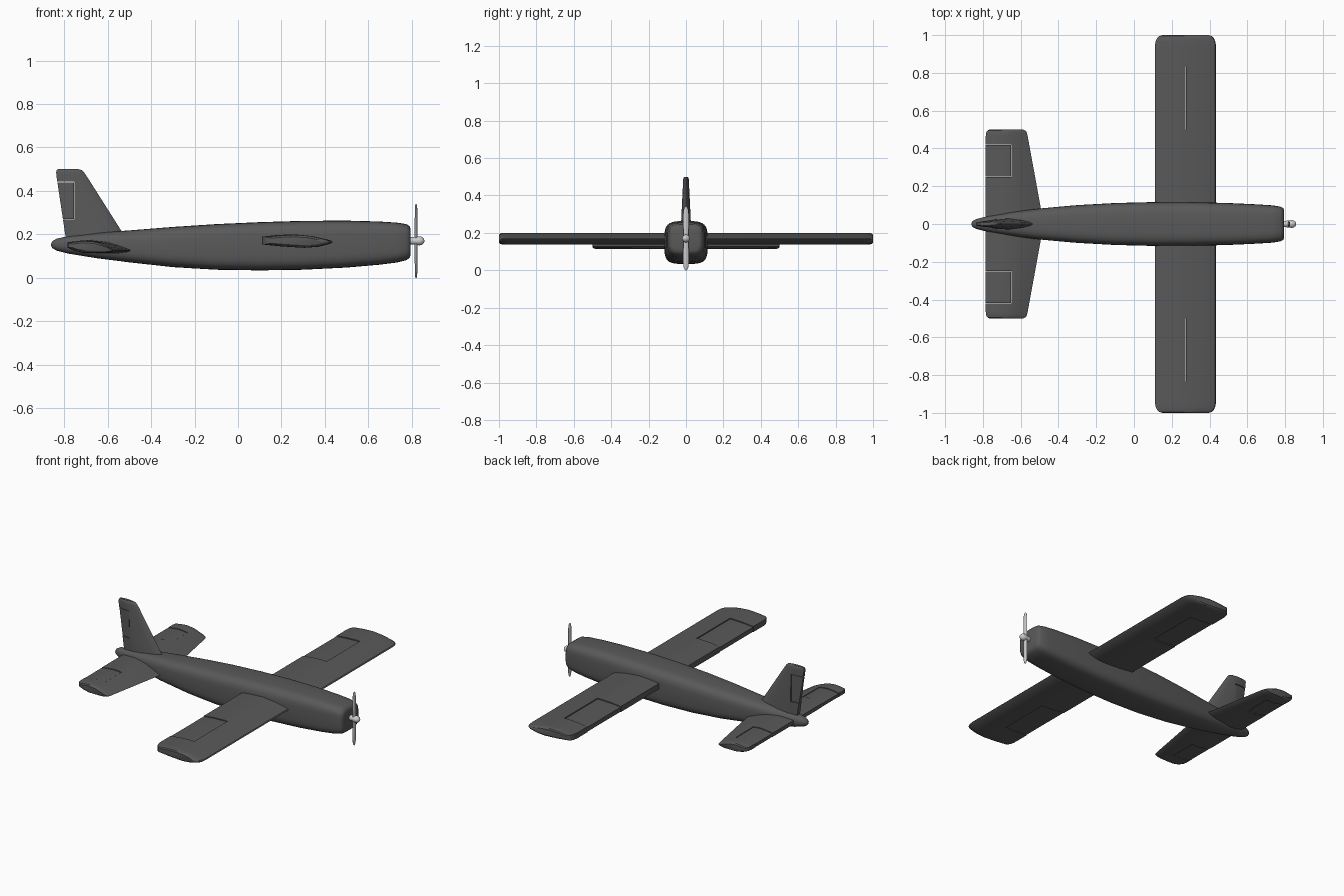
import bpy, bmesh, math
from mathutils import Vector

if "Cube" in bpy.data.objects:
    bpy.data.objects.remove(bpy.data.objects["Cube"])

dark = bpy.data.materials.new("dark_grey")
dark.diffuse_color = (0.1, 0.1, 0.1, 1)
dark.use_nodes = True
dark.node_tree.nodes["Principled BSDF"].inputs["Base Color"].default_value = dark.diffuse_color


def finish(name, bm, mat=dark, angle=35):
    bmesh.ops.recalc_face_normals(bm, faces=bm.faces)
    me = bpy.data.meshes.new(name)
    bm.to_mesh(me)
    bm.free()
    ob = bpy.data.objects.new(name, me)
    bpy.context.collection.objects.link(ob)
    if mat:
        me.materials.append(mat)
    smooth(ob, angle)
    return ob


def smooth(ob, angle=35):
    bpy.ops.object.select_all(action='DESELECT')
    ob.select_set(True)
    bpy.context.view_layer.objects.active = ob
    bpy.ops.object.shade_smooth_by_angle(angle=math.radians(angle))


def loft(name, rings, mat=dark, angle=35):
    """Skin a closed solid through equal-sized rings of points."""
    bm = bmesh.new()
    vs = [[bm.verts.new(p) for p in r] for r in rings]
    n = len(vs[0])
    for a, b in zip(vs, vs[1:]):
        for i in range(n):
            bm.faces.new((a[i], a[(i + 1) % n], b[(i + 1) % n], b[i]))
    bm.faces.new(vs[0])
    bm.faces.new(vs[-1])
    return finish(name, bm, mat, angle)


def aerofoil(name, section, stations, place):
    """Stations: span position, trailing x, leading x, thickness."""
    return loft(name, [[place(x0 + u * (x1 - x0), s, w * t) for u, w in section]
                       for s, x0, x1, t in stations])


def boxes(bounds):
    bm = bmesh.new()
    for lo, hi in bounds:
        lo, hi = Vector(lo), Vector(hi)
        for v in bmesh.ops.create_cube(bm, size=1)['verts']:
            v.co = (lo + hi) / 2 + v.co * (hi - lo)
    cutter = finish("cutter", bm, None)
    cutter.hide_render = True
    return cutter


def boolean(ob, cutter, op):
    m = ob.modifiers.new("cut", 'BOOLEAN')
    m.operation, m.solver, m.object = op, 'EXACT', cutter
    bpy.context.view_layer.objects.active = ob
    bpy.ops.object.modifier_apply(modifier=m.name)
    bpy.data.objects.remove(cutter)
    smooth(ob)


def flaps(ob, name, bounds, gap, axis, centre, thin):
    """Notch the surface and fill the notch with a slightly thinner flap."""
    flap = ob.copy()
    flap.data = ob.data.copy()
    flap.name = name
    bpy.context.collection.objects.link(flap)
    for mod in list(flap.modifiers) + list(ob.modifiers):
        mod.id_data.modifiers.remove(mod)
    for v in flap.data.vertices:
        v.co[axis] = centre + (v.co[axis] - centre) * thin
    g = Vector((gap, gap, gap))
    boolean(ob, boxes(bounds), 'DIFFERENCE')
    boolean(flap, boxes([(Vector(a) + g, Vector(b) - g) for a, b in bounds]), 'INTERSECT')


# Fuselage: x, half width, bottom z, top z, squareness
body = [(-.86, .006, .147, .157, 2), (-.855, .016, .137, .168, 2), (-.835, .026, .125, .18, 2.2),
        (-.78, .04, .111, .192, 2.4), (-.65, .063, .09, .207, 2.8), (-.5, .082, .071, .218, 3.2),
        (-.3, .1, .049, .234, 3.5), (-.1, .111, .037, .247, 3.8), (.1, .116, .034, .256, 4),
        (.3, .116, .037, .262, 4), (.5, .111, .047, .263, 4), (.65, .104, .06, .259, 4),
        (.73, .099, .07, .254, 4), (.775, .092, .081, .247, 4), (.79, .084, .092, .237, 4),
        (.795, .07, .107, .222, 4)]


def hull_ring(x, w, z0, z1, e, n=40):
    pts = []
    for i in range(n):
        c, s = math.cos(2 * math.pi * i / n), math.sin(2 * math.pi * i / n)
        pts.append((x, w * math.copysign(abs(c) ** (2 / e), c),
                    (z0 + z1) / 2 + (z1 - z0) / 2 * math.copysign(abs(s) ** (2 / e), s)))
    return pts


loft("fuselage", [hull_ring(*b) for b in body], angle=50)

# Main wing with ailerons
wing_sec = [(0, -.5), (0, .65), (.22, .9), (.45, 1), (.7, .75), (.92, .25), (.985, .05), (1, -.15),
            (.97, -.4), (.8, -.85), (.6, -1), (.28, -.8)]
half = [(.94, .11, .435, .031), (.965, .114, .431, .031), (.985, .123, .422, .03),
        (.995, .134, .411, .027), (1, .15, .395, .02)]
wing_st = [(-s, a, b, t) for s, a, b, t in reversed(half)] + half
wing = aerofoil("wing", wing_sec, wing_st, lambda x, s, w: (x, s, .169 + w))
flaps(wing, "ailerons", [((0, y, 0), (.275, y + .335, .4)) for y in (-.835, .5)], .0015, 2, .171, .8)

# Tailplane with elevators
tail_sec = [(0, -.15), (0, .65), (.2, .9), (.35, 1), (.6, .75), (.85, 0), (1, -.55),
            (.95, -.8), (.8, -1), (.35, -1), (.15, -.65)]
half = [(0, -.785, -.478, .031), (.465, -.785, -.563, .029), (.485, -.782, -.568, .028),
        (.495, -.776, -.575, .025), (.5, -.765, -.588, .018)]
tail_st = [(-s, a, b, t) for s, a, b, t in reversed(half[1:])] + half
tail = aerofoil("tailplane", tail_sec, tail_st, lambda x, s, w: (x, s, .143 + w))
flaps(tail, "elevators", [((-.9, y, 0), (-.648, y + .172, .4)) for y in (-.42, .248)], .003, 2, .15, .85)

# Fin with rudder
fin_sec = [(0, -.5), (0, .5), (.25, .9), (.5, 1), (.8, .65), (.96, .28), (1, 0),
           (.96, -.28), (.8, -.65), (.5, -1), (.25, -.9)]
fin_st = [(.15, -.788, -.495, .031), (.47, -.836, -.698, .016), (.486, -.837, -.709, .015),
          (.496, -.835, -.72, .013), (.5, -.827, -.735, .009)]
fin = aerofoil("fin", fin_sec, fin_st, lambda x, s, w: (x, w, s))
flaps(fin, "rudder", [((-.9, -.2, .268), (-.753, .2, .442))], .003, 1, 0, .85)

# Propeller hub, turned around x
hub = [(.785, .016), (.82, .018), (.835, .021), (.847, .018), (.855, .011), (.858, .003)]
loft("propeller_hub", [[(x, r * math.cos(a * math.pi / 8), .17 + r * math.sin(a * math.pi / 8))
                        for a in range(16)] for x, r in hub], None, 50)

# Propeller blades: z offset, half width, half thickness
blade = [(0, .012, .007), (.06, .015, .007), (.13, .015, .006), (.155, .012, .005),
         (.166, .007, .004), (.17, .002, .002)]
for name, sign in (("upper_blade", 1), ("lower_blade", -1)):
    loft(name, [[(.82 + t * math.cos(a * math.pi / 6), w * math.sin(a * math.pi / 6), .17 + sign * z)
                 for a in range(12)] for z, w, t in blade], None, 50)
